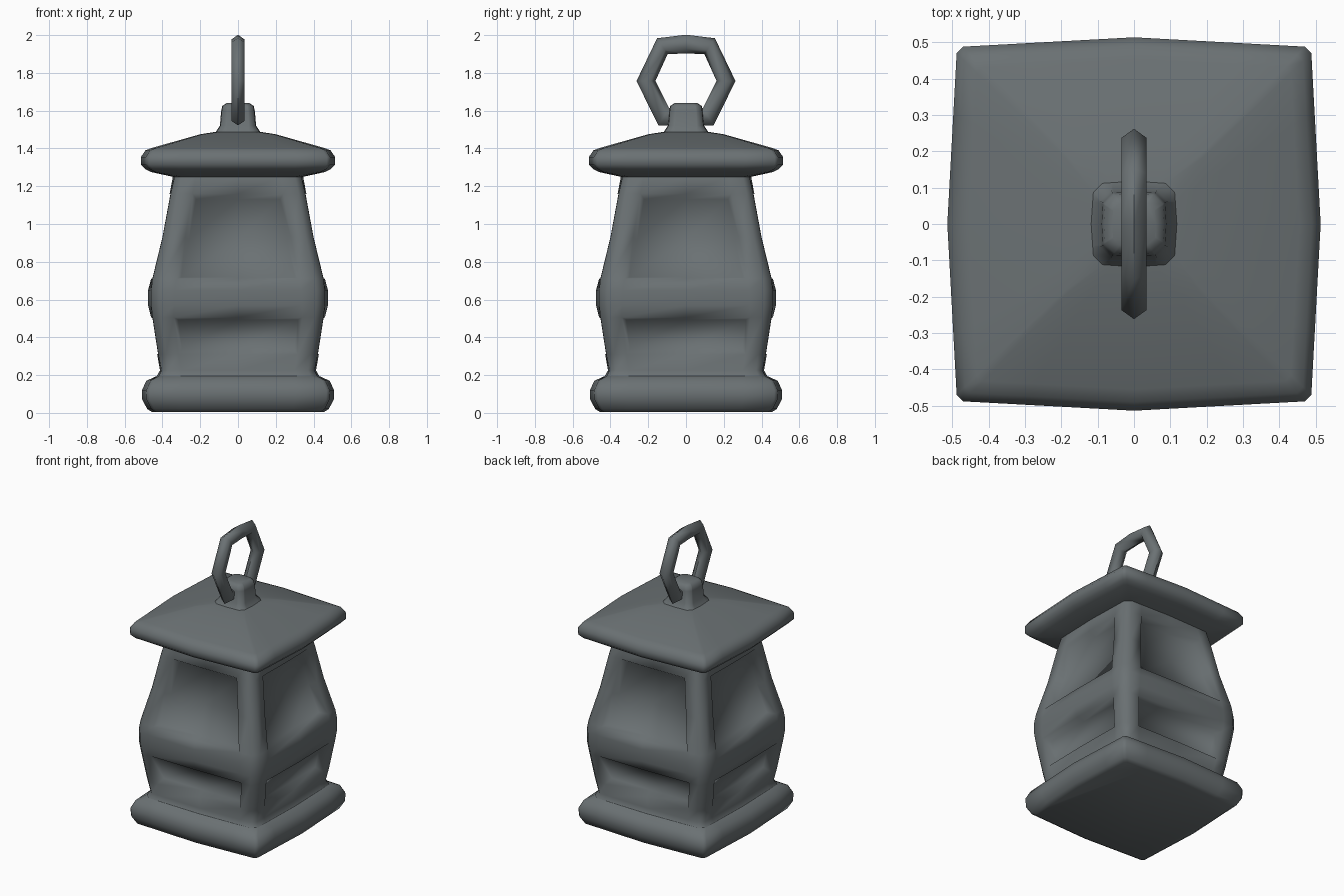
import bpy, bmesh, math
from mathutils import Vector

if "Cube" in bpy.data.objects:
    bpy.data.objects.remove(bpy.data.objects["Cube"])

iron = bpy.data.materials.new("dark grey iron")
iron.diffuse_color = (0.145, 0.165, 0.172, 1)
iron.use_nodes = True
iron.node_tree.nodes["Principled BSDF"].inputs["Base Color"].default_value = iron.diffuse_color


def finish(bm, name, angle):
    me = bpy.data.meshes.new(name)
    bm.to_mesh(me)
    bm.free()
    me.materials.append(iron)
    ob = bpy.data.objects.new(name, me)
    bpy.context.collection.objects.link(ob)
    bpy.ops.object.select_all(action='DESELECT')
    ob.select_set(True)
    bpy.context.view_layer.objects.active = ob
    bpy.ops.object.shade_smooth_by_angle(angle=math.radians(angle))
    return ob


def ring(bm, z, m, c, b, p):
    """Bulged square: m = half width mid-side, c = at corner, b = bevel, p = panel half width."""
    e = c - b
    verts = []
    for side in range(4):
        a = side * math.pi / 2
        ca, sa = math.cos(a), math.sin(a)
        for t in (-e, -p, 0, p, e):
            d = m + (c - m) * abs(t) / e
            # side 0 faces -y, then turns counter-clockwise
            x, y = t, -d
            verts.append(bm.verts.new((x * ca - y * sa, x * sa + y * ca, z)))
    return verts


def loft(levels, bottom=False, top=False):
    """Skin square rings from bottom to top; returns rows of faces."""
    bm = bmesh.new()
    rings = [ring(bm, *lv) for lv in levels]
    rows = []
    for lo, hi in zip(rings, rings[1:]):
        n = len(lo)
        rows.append([bm.faces.new((lo[i], lo[(i + 1) % n], hi[(i + 1) % n], hi[i])) for i in range(n)])
    if bottom:
        bm.faces.new(rings[0][::-1])
    if top:
        bm.faces.new(rings[-1])
    bm.normal_update()
    return bm, rows


def slab(profile, bulge, bevel):
    return [(z, m, m - bulge * m, bevel * m, 0.6 * m) for z, m in profile]


# shared seam rings, so the parts join without hidden faces
foot_seam = (0.195, 0.43, 0.42, 0.035, 0.30)
eave_seam = (1.25, 0.345, 0.336, 0.035, 0.225)
knob_seam = (1.488, 0.118, 0.112, 0.025, 0.06)

# base plinth
bm, _ = loft(slab([(0.005, 0.455), (0.02, 0.48), (0.07, 0.507), (0.12, 0.509),
                   (0.17, 0.485)], 0.045, 0.035) + [foot_seam], bottom=True)
finish(bm, "base", 80)

# body with two recessed panels on each side
bm, rows = loft([
    foot_seam,
    (0.225, 0.413, 0.405, 0.035, 0.30),
    (0.31, 0.428, 0.422, 0.04, 0.315),
    (0.505, 0.460, 0.452, 0.045, 0.34),
    (0.57, 0.476, 0.460, 0.045, 0.34),
    (0.65, 0.476, 0.460, 0.045, 0.335),
    (0.71, 0.460, 0.452, 0.045, 0.325),
    (0.93, 0.404, 0.399, 0.04, 0.28),
    (1.16, 0.362, 0.356, 0.035, 0.24),
    eave_seam])
for side in range(4):
    for band in ((2,), (6, 7)):
        panel = [rows[r][side * 5 + k] for r in band for k in (1, 2)]
        bmesh.ops.inset_region(bm, faces=panel, thickness=0.02, depth=-0.05,
                               use_even_offset=True, use_boundary=True)
finish(bm, "lantern_body", 180)

# roof
bm, _ = loft([eave_seam] + slab([(1.275, 0.46), (1.29, 0.49), (1.315, 0.514),
                   (1.355, 0.514), (1.39, 0.49), (1.403, 0.455),
                   (1.475, 0.20)], 0.05, 0.035) + [knob_seam])
finish(bm, "roof", 80)

# knob flaring out of the roof
bm, _ = loft([knob_seam] + slab([(1.52, 0.096), (1.60, 0.089),
                   (1.625, 0.083), (1.64, 0.06)], 0.04, 0.3), top=True)
finish(bm, "top_knob", 80)

# hexagonal hanging ring passing through the knob
bm = bmesh.new()
path = [(0.0, 1.952), (0.125, 1.942), (0.212, 1.757), (0.118, 1.568),
        (-0.118, 1.568), (-0.212, 1.757), (-0.125, 1.942)]
centre = Vector((0, 0, 1.757))
loops = []
for y, z in path:
    p = Vector((0, y, z))
    out = (p - centre).normalized()
    stretch = 0.050 if z > 1.6 else 0.054
    loops.append([bm.verts.new(p + out * stretch * math.cos(k * math.pi / 3)
                               + Vector((0.040 * math.sin(k * math.pi / 3), 0, 0)))
                  for k in range(6)])
for i, lo in enumerate(loops):
    # the bottom span is buried in the knob but still visible beside it
    hi = loops[(i + 1) % len(loops)]
    for k in range(6):
        bm.faces.new((lo[k], lo[(k + 1) % 6], hi[(k + 1) % 6], hi[k]))
bmesh.ops.recalc_face_normals(bm, faces=bm.faces[:])
finish(bm, "hanging_ring", 65)
